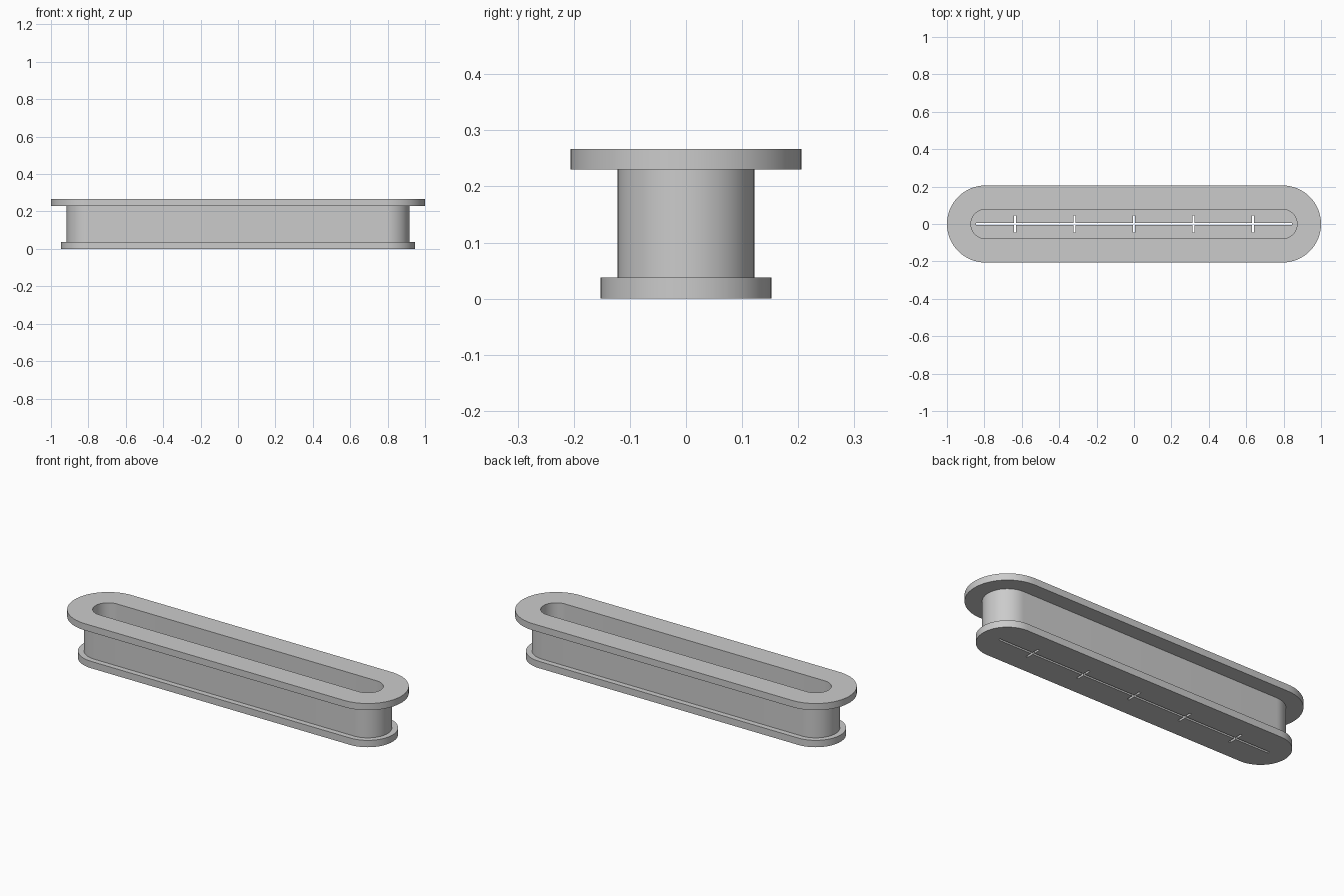
import bpy, bmesh
from math import cos, sin, pi

cube = bpy.data.objects.get("Cube")
if cube:
    bpy.data.objects.remove(cube, do_unlink=True)

HALF = 0.794       # half length of the straight section
STEPS = 32         # segments per rounded end
FLOOR = 0.038

grey = bpy.data.materials.new("plain grey")
grey.use_nodes = True
colour = (0.6, 0.6, 0.6, 1)
grey.diffuse_color = colour
grey.node_tree.nodes["Principled BSDF"].inputs["Base Color"].default_value = colour


def finish(bm, name):
    bmesh.ops.recalc_face_normals(bm, faces=bm.faces)
    mesh = bpy.data.meshes.new(name)
    bm.to_mesh(mesh)
    bm.free()
    obj = bpy.data.objects.new(name, mesh)
    bpy.context.collection.objects.link(obj)
    return obj


def stadium(bm, radius, z):
    """Ring of vertices: two half circles joined by straight sides."""
    ring = []
    for side, start in ((1, -pi / 2), (-1, pi / 2)):
        for i in range(STEPS + 1):
            a = start + pi * i / STEPS
            ring.append(bm.verts.new((side * HALF + radius * cos(a), radius * sin(a), z)))
    return ring


def slot_cutter(name, boxes):
    bm = bmesh.new()
    for x, sx, sy in boxes:
        made = bmesh.ops.create_cube(bm, size=1)["verts"]
        bmesh.ops.scale(bm, vec=(sx, sy, 0.1), verts=made)
        bmesh.ops.translate(bm, vec=(x, 0, 0.02), verts=made)
    obj = finish(bm, name)
    obj.hide_render = True
    return obj


# Flanged trough: radius and height, from the underside round to the inner floor
profile = [(0.152, 0), (0.152, FLOOR), (0.122, FLOOR), (0.122, 0.23),
           (0.206, 0.23), (0.206, 0.267), (0.078, 0.267), (0.078, FLOOR)]
bm = bmesh.new()
rings = [stadium(bm, r, z) for r, z in profile]
for low, high in zip(rings, rings[1:]):
    n = len(low)
    for i in range(n):
        j = (i + 1) % n
        bm.faces.new((low[i], low[j], high[j], high[i]))
bm.faces.new(rings[0])
bm.faces.new(rings[-1])
body = finish(bm, "flanged_trough")
body.data.materials.append(grey)

# Long drain slit and five cross slits through the floor
cutters = [
    slot_cutter("long_slit_cutter", [(0, 1.69, 0.012)]),
    slot_cutter("cross_slit_cutter", [(i * 0.318, 0.012, 0.09) for i in range(-2, 3)]),
]
bpy.context.view_layer.objects.active = body
body.select_set(True)
for cutter in cutters:
    mod = body.modifiers.new("slits", "BOOLEAN")
    mod.operation = "DIFFERENCE"
    mod.solver = "EXACT"
    mod.object = cutter
    bpy.ops.object.modifier_apply(modifier=mod.name)
    bpy.data.objects.remove(cutter, do_unlink=True)

bpy.ops.object.shade_smooth_by_angle(angle=pi / 6)
